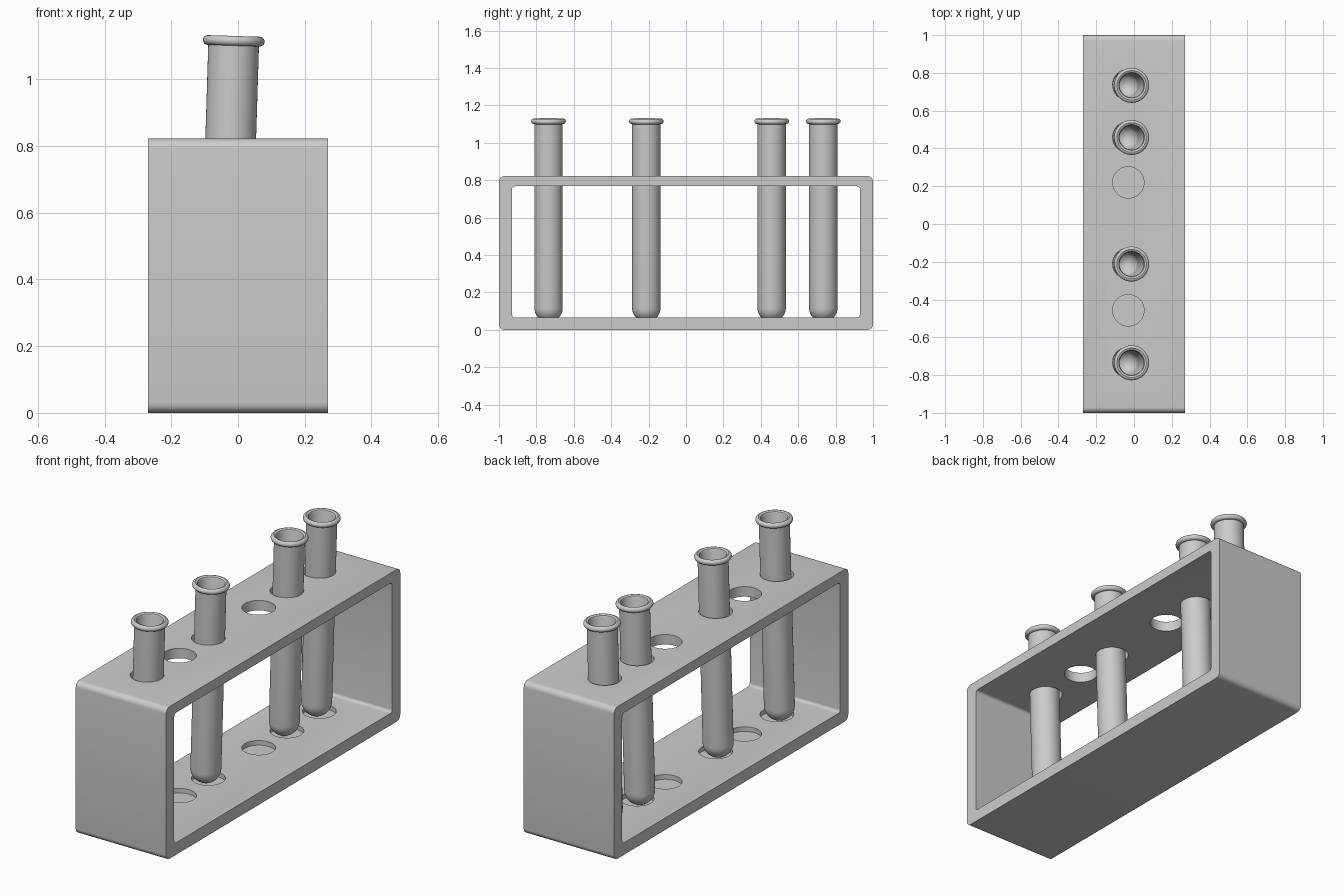
import bpy, bmesh
from math import sin, cos, pi, radians
from mathutils import Matrix

if "Cube" in bpy.data.objects:
    bpy.data.objects.remove(bpy.data.objects["Cube"])

HOLES = [0.737, 0.46, 0.22, -0.21, -0.457, -0.733]
TUBES = [0.734, 0.458, -0.212, -0.735]
HOLE_X, HOLE_R, RECESS_Z = -0.03, 0.083, 0.04


def make_object(name, bm):
    bmesh.ops.recalc_face_normals(bm, faces=bm.faces)
    mesh = bpy.data.meshes.new(name)
    bm.to_mesh(mesh)
    bm.free()
    obj = bpy.data.objects.new(name, mesh)
    bpy.context.collection.objects.link(obj)
    return obj


def smooth(obj):
    bpy.ops.object.select_all(action='DESELECT')
    obj.select_set(True)
    bpy.context.view_layer.objects.active = obj
    bpy.ops.object.shade_smooth_by_angle(angle=radians(35))


def rounded_rect(y, z0, z1, r, n=6):
    """Rounded rectangle outline in the yz plane."""
    pts = []
    corners = [(y - r, z1 - r), (-y + r, z1 - r), (-y + r, z0 + r), (y - r, z0 + r)]
    for k, (cy, cz) in enumerate(corners):
        for i in range(n + 1):
            a = (k + i / n) * pi / 2
            pts.append((cy + r * cos(a), cz + r * sin(a)))
    return pts


# Rack: a rounded rectangular frame, open on the two long sides
bm = bmesh.new()
outlines = [rounded_rect(1.0, 0, 0.822, 0.03), rounded_rect(0.93, 0.065, 0.768, 0.016)]
loops = [[bm.verts.new((x, y, z)) for y, z in o]
         for o, x in ((outlines[0], -0.27), (outlines[0], 0.27),
                      (outlines[1], 0.27), (outlines[1], -0.27))]
count = len(loops[0])
for k in range(4):
    a, b = loops[k], loops[(k + 1) % 4]
    for i in range(count):
        j = (i + 1) % count
        bm.faces.new((a[i], a[j], b[j], b[i]))
rack = make_object("rack", bm)

# Holes through the top board and shallow recesses in the base
bm = bmesh.new()
for y in HOLES:
    bmesh.ops.create_cone(bm, cap_ends=True, segments=48, radius1=HOLE_R, radius2=HOLE_R,
                          depth=1 - RECESS_Z,
                          matrix=Matrix.Translation((HOLE_X, y, (1 + RECESS_Z) / 2)))
cutter = make_object("hole_cutter", bm)
cutter.hide_render = True
mod = rack.modifiers.new("holes", 'BOOLEAN')
mod.operation = 'DIFFERENCE'
mod.solver = 'EXACT'
mod.object = cutter
bpy.context.view_layer.objects.active = rack
bpy.ops.object.modifier_apply(modifier=mod.name)
bpy.data.objects.remove(cutter)
smooth(rack)

# Test tube profile: round bottom, straight wall, rolled lip, hollow inside
R, RI, TOP = 0.076, 0.064, 1.088
LIP = 0.0145
profile = [(R * sin(a), R - R * cos(a)) for a in [i * pi / 20 for i in range(11)]]
lip_r = R + 0.002
profile += [(R, TOP - 2 * LIP)]
profile += [(lip_r + LIP * cos(a), TOP - LIP + LIP * sin(a))
            for a in [-pi / 2 + i * pi / 10 for i in range(11)]]
profile += [(RI + 0.004, TOP - 0.005), (RI, TOP - 0.014)]
profile += [(RI * cos(a), R - RI * sin(a)) for a in [i * pi / 20 for i in range(11)]]
profile[0] = (0, profile[0][1])
profile[-1] = (0, profile[-1][1])


def make_tube(name, y):
    bm = bmesh.new()
    verts = [bm.verts.new((r, 0, z)) for r, z in profile]
    edges = [bm.edges.new(pair) for pair in zip(verts, verts[1:])]
    bmesh.ops.spin(bm, geom=verts + edges, cent=(0, 0, 0), axis=(0, 0, 1),
                   angle=2 * pi, steps=48)
    bmesh.ops.remove_doubles(bm, verts=bm.verts, dist=0.0002)
    tube = make_object(name, bm)
    tube.location = (-0.046, y, 0.042)
    tube.rotation_euler = (0, 0.031, 0)  # leans slightly in its hole
    smooth(tube)


for n, y in enumerate(TUBES, 1):
    make_tube(f"test_tube_{n}", y)
